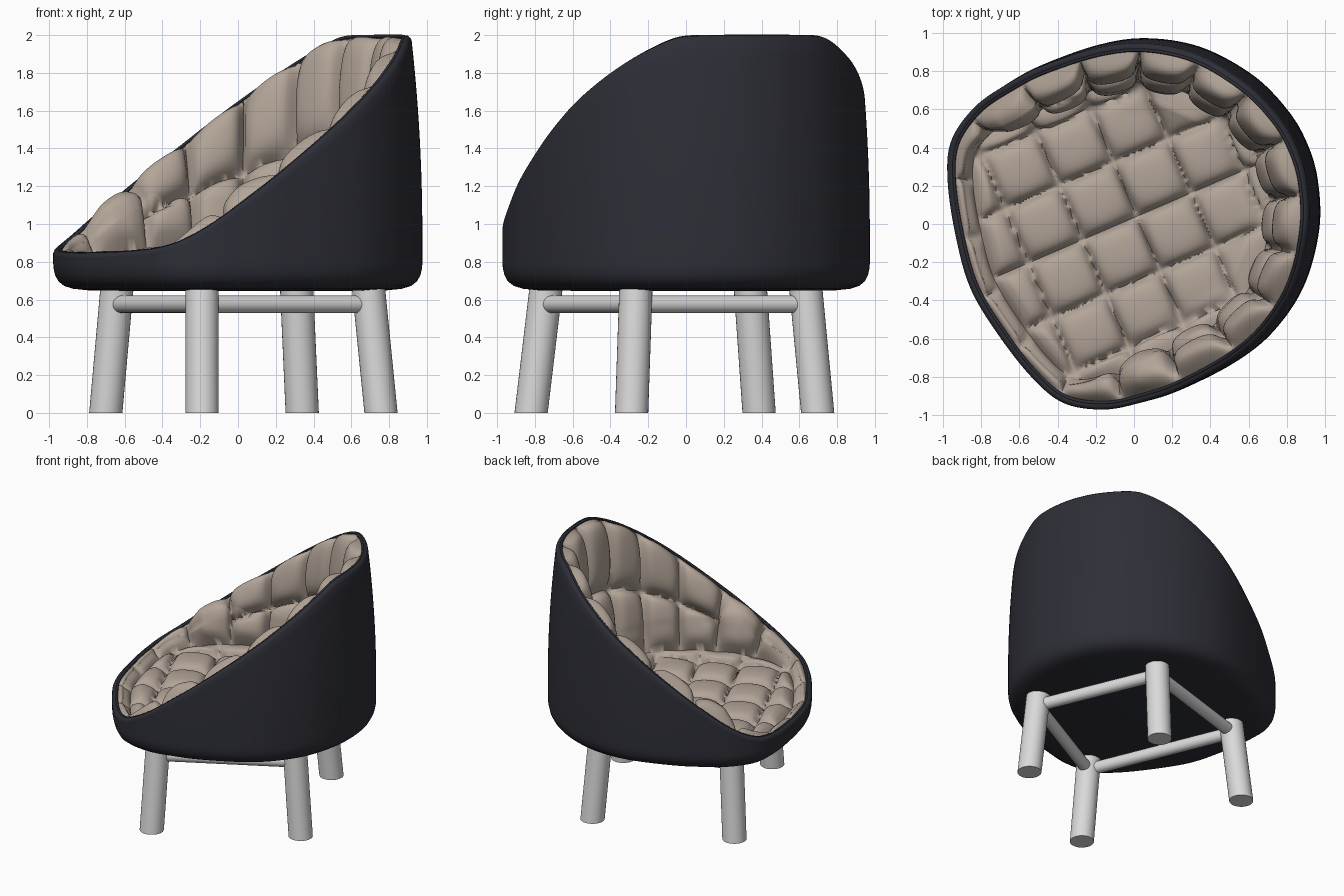
import bpy, bmesh, math
from mathutils import Vector, Matrix

if "Cube" in bpy.data.objects:
    bpy.data.objects.remove(bpy.data.objects["Cube"])


def material(name, rgb, rough=0.7):
    m = bpy.data.materials.new(name)
    m.use_nodes = True
    m.diffuse_color = (*rgb, 1)
    bsdf = m.node_tree.nodes["Principled BSDF"]
    bsdf.inputs["Base Color"].default_value = (*rgb, 1)
    bsdf.inputs["Roughness"].default_value = rough
    return m


DARK = material("charcoal_fabric", (0.027, 0.028, 0.038))
BEIGE = material("beige_quilt", (0.45, 0.375, 0.315))
GREY = material("pale_grey_legs", (0.70, 0.70, 0.70))

# The seat is built facing -u, then turned on the floor
PLACE = Matrix.Translation((-0.012, 0.028, 0)) @ Matrix.Rotation(math.radians(23.3), 4, "Z")


def finish(bm, name, mat, angle=60, place=None):
    mesh = bpy.data.meshes.new(name)
    bmesh.ops.recalc_face_normals(bm, faces=bm.faces)
    bm.to_mesh(mesh)
    bm.free()
    mesh.materials.append(mat)
    ob = bpy.data.objects.new(name, mesh)
    bpy.context.collection.objects.link(ob)
    if place:
        ob.matrix_world = place
    bpy.ops.object.select_all(action="DESELECT")
    ob.select_set(True)
    bpy.context.view_layer.objects.active = ob
    bpy.ops.object.shade_smooth_by_angle(angle=math.radians(angle))
    return ob


def skin(bm, rings, closed=False):
    """Bridge a list of equally long vertex rings."""
    pairs = list(zip(rings, rings[1:]))
    if closed:
        pairs.append((rings[-1], rings[0]))
    for a, b in pairs:
        for i in range(len(a)):
            j = (i + 1) % len(a)
            bm.faces.new((a[i], a[j], b[j], b[i]))


# Plan outline of the bucket: half profile, mirrored and smoothed
half = [(1, 0), (.975, .2), (.88, .44), (.69, .68), (.45, .835), (.2, .905), (-.12, .925),
        (-.33, .905), (-.53, .86), (-.71, .745), (-.81, .555), (-.885, .27), (-.92, 0)]
ctrl = [Vector(p) for p in half + [(u, -w) for u, w in half[-2:0:-1]]]
STEPS = 14
outline = []
for i in range(len(ctrl)):
    a, b, c, d = (ctrl[(i + k) % len(ctrl)] for k in (-1, 0, 1, 2))
    for k in range(STEPS):
        t = k / STEPS
        outline.append(0.5 * (2 * b + (c - a) * t + (2 * a - 5 * b + 4 * c - d) * t * t
                              + (3 * b - a - 3 * c + d) * t ** 3))
N = len(outline)
along = [0.0]
for i in range(N):
    along.append(along[-1] + (outline[(i + 1) % N] - outline[i]).length)


def rim(u):
    """Height of the sloping rim: level at the front, rising to the back."""
    z = 0.84 + 0.0576 * math.log(1 + math.exp((u + 0.73) / 0.08))
    return z - 0.014 * math.log(1 + math.exp((z - 1.995) / 0.014))


def taper(z):
    return 1 - 0.055 * max(0, z - 0.95) ** 2


def inset(p, d):
    return p * (1 - d / p.length)


# Outer shell: underside, wall and rounded lip
bm = bmesh.new()
rings = []
for s, z in [(.45, .645), (.8, .648), (.89, .657), (.94, .672), (.972, .697), (.99, .73), (.998, .765)]:
    rings.append([bm.verts.new((p.x * s, p.y * s, z)) for p in outline])
bm.faces.new(rings[0])
for k in range(15):
    ring = []
    for p in outline:
        z = 0.79 + (rim(p.x) - 0.02 - 0.79) * k / 14
        ring.append(bm.verts.new((*(p * taper(z)), z)))
    rings.append(ring)
for d, dz in [(.005, -.008), (.016, .002), (.028, .003), (.04, -.006), (.046, -.025), (.052, -.08)]:
    ring = []
    for p in outline:
        z = rim(p.x)
        ring.append(bm.verts.new((*inset(p * taper(z), d), z + dz)))
    rings.append(ring)
skin(bm, rings)
finish(bm, "outer_shell", DARK, place=PLACE)

# Piping along the inside of the lip
bm = bmesh.new()
rings = []
for k in range(8):
    ang = math.tau * k / 8
    ring = []
    for p in outline:
        z = rim(p.x)
        ring.append(bm.verts.new((*inset(p * taper(z), 0.036 + 0.009 * math.cos(ang)),
                                  z - 0.002 + 0.009 * math.sin(ang))))
    rings.append(ring)
skin(bm, rings, closed=True)
finish(bm, "rim_piping", DARK, place=PLACE)

# Quilted lining: floor, fillet and wall, puffed along the normals
FLOOR, FILLET, CELL, COLUMNS = 0.77, 0.26, 0.31, 18
FLOOR_ROWS, FILLET_ROWS, WALL_ROWS = 40, 20, 40


def puff(a, b):
    """Pillow height: full in the middle, creased at whole numbers."""
    x = abs(math.sin(math.pi * a) * math.sin(math.pi * b))
    return 1.18 * x / (x + 0.18)


def wall_path(p):
    """Top edge point, rim height, fillet height and lean of one column."""
    top = rim(p.x) - 0.012
    low = min(0.3, (top - FLOOR) * 0.8)
    return inset(p * taper(top), 0.042), top, low, 0.3 * low


def seam(top, low):
    return FLOOR + 0.29 * low


# Each wall column has one or two pillows, by its height
columns = [COLUMNS * s / along[N] - 0.22 for s in along[:N]]
heights = {}
for p, a in zip(outline, columns):
    edge, top, low, lean = wall_path(p)
    heights.setdefault(math.floor(a) % COLUMNS, []).append(top - seam(top, low))
pillows = {c: 2 if sum(h) / len(h) > 0.32 else 1 for c, h in heights.items()}

bm = bmesh.new()
rings, puffs = [], {}
for k in range(1, FLOOR_ROWS + FILLET_ROWS + WALL_ROWS + 1):
    ring = []
    for p, a in zip(outline, columns):
        edge, top, low, lean = wall_path(p)
        if k <= FLOOR_ROWS:
            q, z = inset(edge, lean + FILLET) * k / FLOOR_ROWS, FLOOR
        elif k <= FLOOR_ROWS + FILLET_ROWS:
            ang = (k - FLOOR_ROWS) / FILLET_ROWS * math.pi / 2
            q = inset(edge, lean + FILLET * (1 - math.sin(ang)))
            z = FLOOR + low * (1 - math.cos(ang))
        else:
            t = (k - FLOOR_ROWS - FILLET_ROWS) / WALL_ROWS
            q = inset(edge, lean * (1 - t))
            z = FLOOR + low + (top - FLOOR - low) * t
        v = bm.verts.new((*q, z))
        base = seam(top, low)
        if z < base:
            gap = max(0, inset(edge, lean + 0.29 * FILLET).length - q.length)
            h = 0.085 * puff((q.x - 0.03) / CELL, q.y / CELL) * min(1, gap / 0.07) ** 0.5
            rise = 0
        else:
            part = min(1, max(0, (top - z) / (top - base)))
            size = min(1, (top - base) / 0.2)
            h = 0.115 * size * puff(a, part * pillows[math.floor(a) % COLUMNS])
            rise = 0.45
        puffs[v] = (h, rise)
        ring.append(v)
    rings.append(ring)
skin(bm, rings)
centre = bm.verts.new((0, 0, FLOOR))
puffs[centre] = (0, 0)
for i in range(N):
    bm.faces.new((centre, rings[0][i], rings[0][(i + 1) % N]))
bmesh.ops.recalc_face_normals(bm, faces=bm.faces)
bm.normal_update()
side = 1 if centre.normal.z > 0 else -1
moves = [(v, v.normal * side * h + Vector((0, 0, h * rise))) for v, (h, rise) in puffs.items()]
for v, move in moves:
    v.co += move
lining = finish(bm, "quilted_lining", BEIGE, 80, PLACE)
if lining.data.polygons[-1].normal.z < 0:
    lining.data.flip_normals()


# Legs and stretcher rails
def rod(name, a, b, r, level=False):
    """Round bar from a to b; level keeps the end faces horizontal."""
    bm = bmesh.new()
    turn = Matrix.Identity(3) if level else (b - a).to_track_quat("Z", "Y").to_matrix()
    ends = []
    for p in (a, b):
        ends.append([bm.verts.new(p + turn @ Vector((r * math.cos(t), r * math.sin(t), 0)))
                     for t in (math.tau * i / 32 for i in range(32))])
    skin(bm, ends)
    for ring in ends:
        bm.faces.new(ring)
    finish(bm, name, GREY, 40)


legs = {"front_right_leg": ((-.19, -.82), (-.19, -.74)),
        "back_right_leg": ((.757, -.288), (.69, -.265)),
        "back_left_leg": ((.34, .697), (.31, .633)),
        "front_left_leg": ((-.70, .387), (-.64, .34))}
joints = []
for name, (foot, head) in legs.items():
    a, b = Vector((*foot, 0)), Vector((*head, 0.67))
    rod(name, a, b, 0.088, level=True)
    joints.append(a.lerp(b, 0.575 / 0.67))
for i, name in enumerate(("right_rail", "back_rail", "left_rail", "front_rail")):
    rod(name, joints[i], joints[(i + 1) % 4], 0.046)
